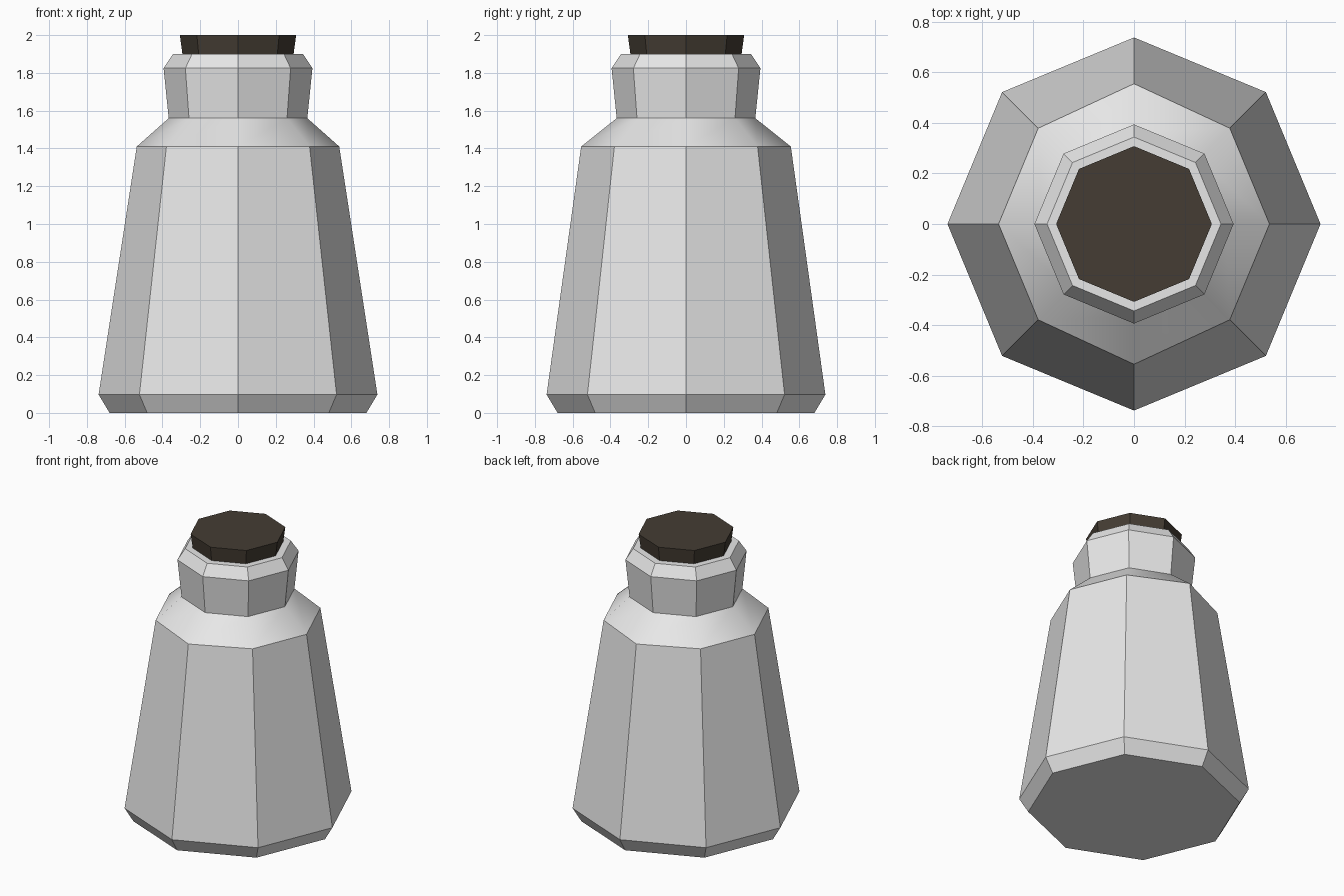
import bpy
import math

SIDES = 8

cube = bpy.data.objects.get("Cube")
if cube:
    bpy.data.objects.remove(cube, do_unlink=True)


def make_material(name, color):
    mat = bpy.data.materials.new(name)
    mat.use_nodes = True
    mat.diffuse_color = color
    mat.node_tree.nodes["Principled BSDF"].inputs["Base Color"].default_value = color
    return mat


def lathe(name, profile, mat):
    """Eight-sided closed solid from (radius in x, radius in y, height) rings."""
    verts, faces = [], []
    for rx, ry, z in profile:
        for i in range(SIDES):
            a = math.tau * i / SIDES
            # only the front and back corners follow the y radius
            r = ry if i % 4 == 2 else rx
            verts.append((r * math.cos(a), r * math.sin(a), z))
    for k in range(len(profile) - 1):
        for i in range(SIDES):
            j = (i + 1) % SIDES
            low, high = k * SIDES, (k + 1) * SIDES
            faces.append((low + i, low + j, high + j, high + i))
    faces.append(tuple(reversed(range(SIDES))))
    faces.append(tuple(range(len(verts) - SIDES, len(verts))))
    mesh = bpy.data.meshes.new(name)
    mesh.from_pydata(verts, [], faces)
    mesh.materials.append(mat)
    obj = bpy.data.objects.new(name, mesh)
    bpy.context.collection.objects.link(obj)
    return obj


glass = make_material("pale grey", (0.8, 0.8, 0.8, 1))
cork = make_material("dark brown", (0.058, 0.046, 0.033, 1))

# Bottle: bevelled foot, tapered body, shoulder, flared neck and rim
SHOULDER_LOW, SHOULDER_TOP = 1.41, 1.56
bottle = lathe("bottle", [
    (0.68, 0.68, 0), (0.738, 0.738, 0.097),
    (0.536, 0.555, SHOULDER_LOW), (0.367, 0.367, SHOULDER_TOP),
    (0.394, 0.394, 1.825), (0.344, 0.344, 1.9)], glass)

# The shoulder band is softly shaded around, with crisp borders
mesh = bottle.data
for face in mesh.polygons:
    face.use_smooth = SHOULDER_LOW < face.center.z < SHOULDER_TOP
for edge in mesh.edges:
    a, b = (mesh.vertices[v].co.z for v in edge.vertices)
    edge.use_edge_sharp = abs((a + b) / 2 - (SHOULDER_LOW + SHOULDER_TOP) / 2) > 0.01

# Stopper pushed into the neck
lathe("stopper", [(0.293, 0.293, 1.89), (0.308, 0.308, 2.0)], cork)
